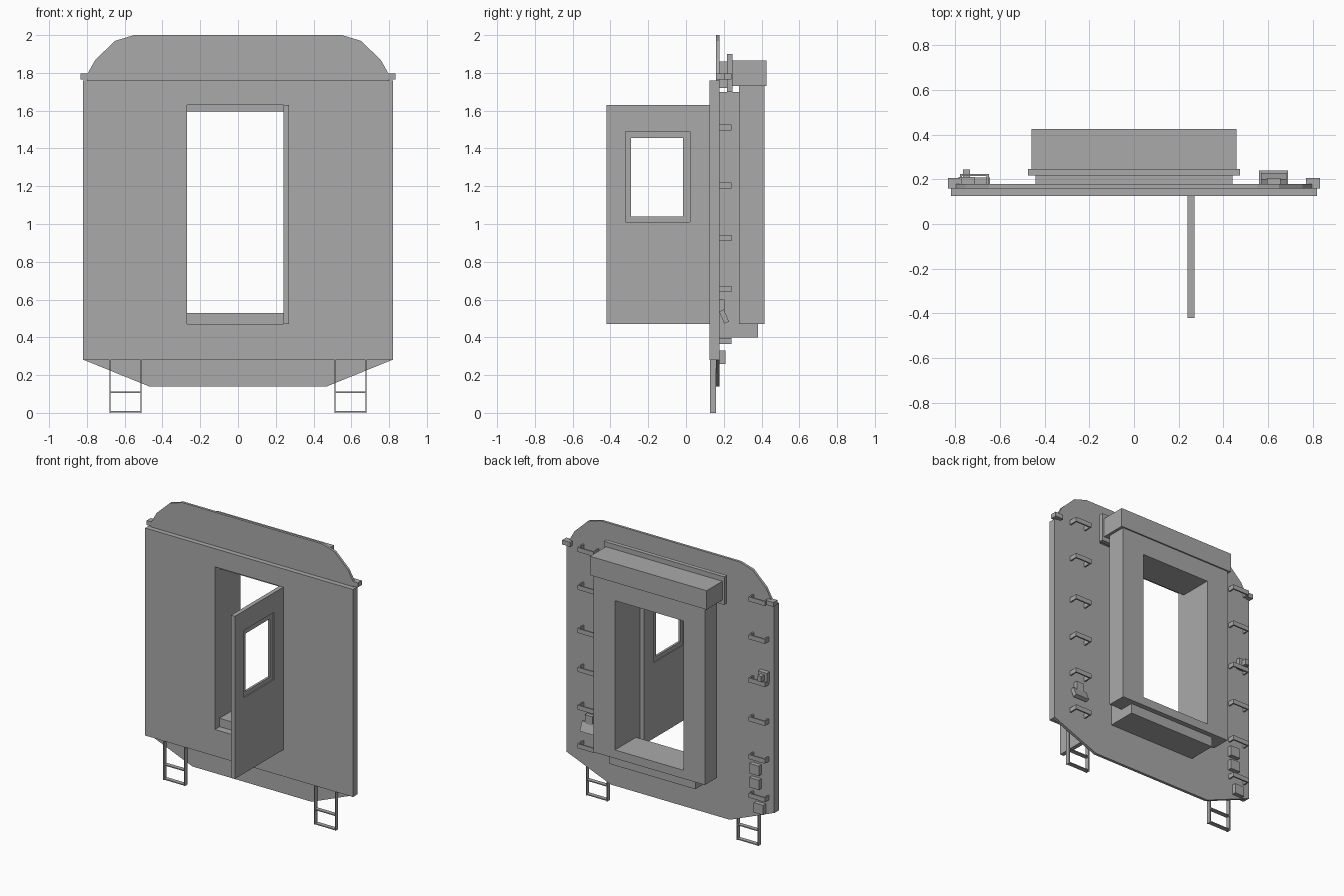
import bpy, bmesh
from mathutils import Matrix, Vector

cube = bpy.data.objects.get("Cube")
if cube:
    bpy.data.objects.remove(cube, do_unlink=True)

steel = bpy.data.materials.new("plain_grey_steel")
steel.use_nodes = True
GREY = (0.4, 0.4, 0.4, 1)
steel.diffuse_color = GREY
steel.node_tree.nodes["Principled BSDF"].inputs["Base Color"].default_value = GREY


def finish(name, bm):
    bmesh.ops.recalc_face_normals(bm, faces=bm.faces)
    mesh = bpy.data.meshes.new(name)
    bm.to_mesh(mesh)
    bm.free()
    mesh.materials.append(steel)
    obj = bpy.data.objects.new(name, mesh)
    bpy.context.collection.objects.link(obj)
    return obj


def add_box(bm, x, y, z, tilt=0):
    lo, hi = zip(x, y, z)
    size = Vector(hi) - Vector(lo)
    mid = (Vector(hi) + Vector(lo)) / 2
    mat = Matrix.Translation(mid) @ Matrix.Rotation(tilt, 4, 'X') @ Matrix.Diagonal((*size, 1))
    bmesh.ops.create_cube(bm, size=1, matrix=mat)


def boxes(name, *parts):
    bm = bmesh.new()
    for part in parts:
        add_box(bm, *part)
    return finish(name, bm)


def ring(name, outer, hole, depth, axis='y'):
    """Closed panel with one hole; outlines are lists of matching (u, z) points."""
    bm = bmesh.new()

    def loop(points, d):
        return [bm.verts.new((u, d, z) if axis == 'y' else (d, u, z)) for u, z in points]

    a, b = loop(outer, depth[0]), loop(hole, depth[0])
    c, d = loop(outer, depth[1]), loop(hole, depth[1])
    n = len(outer)
    for i in range(n):
        j = (i + 1) % n
        for p, q in ((a, b), (c, d), (a, c), (b, d)):
            bm.faces.new((p[i], p[j], q[j], q[i]))
    return finish(name, bm)


def rect(u0, u1, z0, z1):
    return [(u0, z0), (u1, z0), (u1, z1), (u0, z1)]


def plate(name, half, depth):
    """Extruded outline, mirrored about x = 0."""
    bm = bmesh.new()
    points = half + [(-x, z) for x, z in reversed(half)]
    face = bm.faces.new([bm.verts.new((x, depth[0], z)) for x, z in points])
    new = bmesh.ops.extrude_face_region(bm, geom=[face])["geom"]
    verts = [v for v in new if isinstance(v, bmesh.types.BMVert)]
    bmesh.ops.translate(bm, verts=verts, vec=(0, depth[1] - depth[0], 0))
    return finish(name, bm)


# End wall: thick slab with doorway, arched crown and chamfered skirt
ring("end_wall", rect(-.82, .82, .28, 1.76), rect(-.27, .27, .47, 1.63), (.125, .178))
plate("roof_crown", [(.8, 1.76), (.8, 1.79), (.755, 1.87), (.65, 1.97), (.55, 2)], (.16, .178))
plate("lower_skirt", [(.47, .14), (.815, .28)], (.158, .178))

# Open door with recessed window frame
ring("door", rect(-.42, .13, .47, 1.63), rect(-.32, .02, 1.01, 1.49), (.24, .27), 'x')
ring("door_window_frame", rect(-.32, .02, 1.01, 1.49), rect(-.29, -.015, 1.04, 1.455),
     (.246, .262), 'x')

# Gangway tunnel, outer frame, hood and sill
opening = rect(-.27, .27, .53, 1.595)
ring("gangway_tunnel", rect(-.34, .34, .47, 1.7), opening, (.178, .28))
ring("gangway_frame", rect(-.44, .44, .47, 1.73), opening, (.28, .415))
boxes("gangway_hood", ((-.46, .46), (.245, .425), (1.73, 1.865)))
boxes("hood_back_plate", ((-.475, .475), (.217, .247), (1.7, 1.9)))
boxes("hood_spacer", ((-.44, .44), (.178, .217), (1.72, 1.86)))
boxes("gangway_sill", ((-.34, .34), (.178, .38), (.4, .47)))

# Climbing rungs on the back
for side, x0, x1, reach in (("left", .56, .69, .24), ("right", -.78, -.65, .225)):
    bm = bmesh.new()
    for z in (.365, .64, .91, 1.187, 1.495, 1.765):
        height = (z, z + .032)
        add_box(bm, (x0, x1), (reach - .01, reach), height)
        for x in (x0, x1 - .01):
            add_box(bm, (x, x + .01), (.175, reach - .01), height)
    finish(side + "_climbing_rungs", bm)

# Corner blocks and hanging step ladders
for side, s in (("left", 1), ("right", -1)):
    def span(a, b):
        return tuple(sorted((s * a, s * b)))
    boxes(side + "_corner_block", (span(.77, .833), (.16, .205), (1.765, 1.797)))
    bars = [(span(x - .003, x + .003), (.128, .158), (0, .28)) for x in (.513, .677)]
    bars += [(span(.516, .674), (.128, .158), (z, z + .007)) for z in (.003, .105)]
    boxes(side + "_step_ladder", *bars)

# Small fittings
boxes("connector_boxes",
      ((-.72, -.645), (.175, .208), (.53, .6)),
      ((-.72, -.645), (.175, .208), (.43, .5)),
      ((-.755, -.68), (.175, .208), (.26, .33)))
boxes("lamp_bracket", ((-.785, -.715), (.175, .21), (1.21, 1.28)),
      ((-.765, -.735), (.21, .245), (1.225, 1.265)))
boxes("tilted_socket", ((.57, .68), (.188, .215), (.475, .545), .4),
      ((.595, .655), (.175, .205), (.53, .6)))
